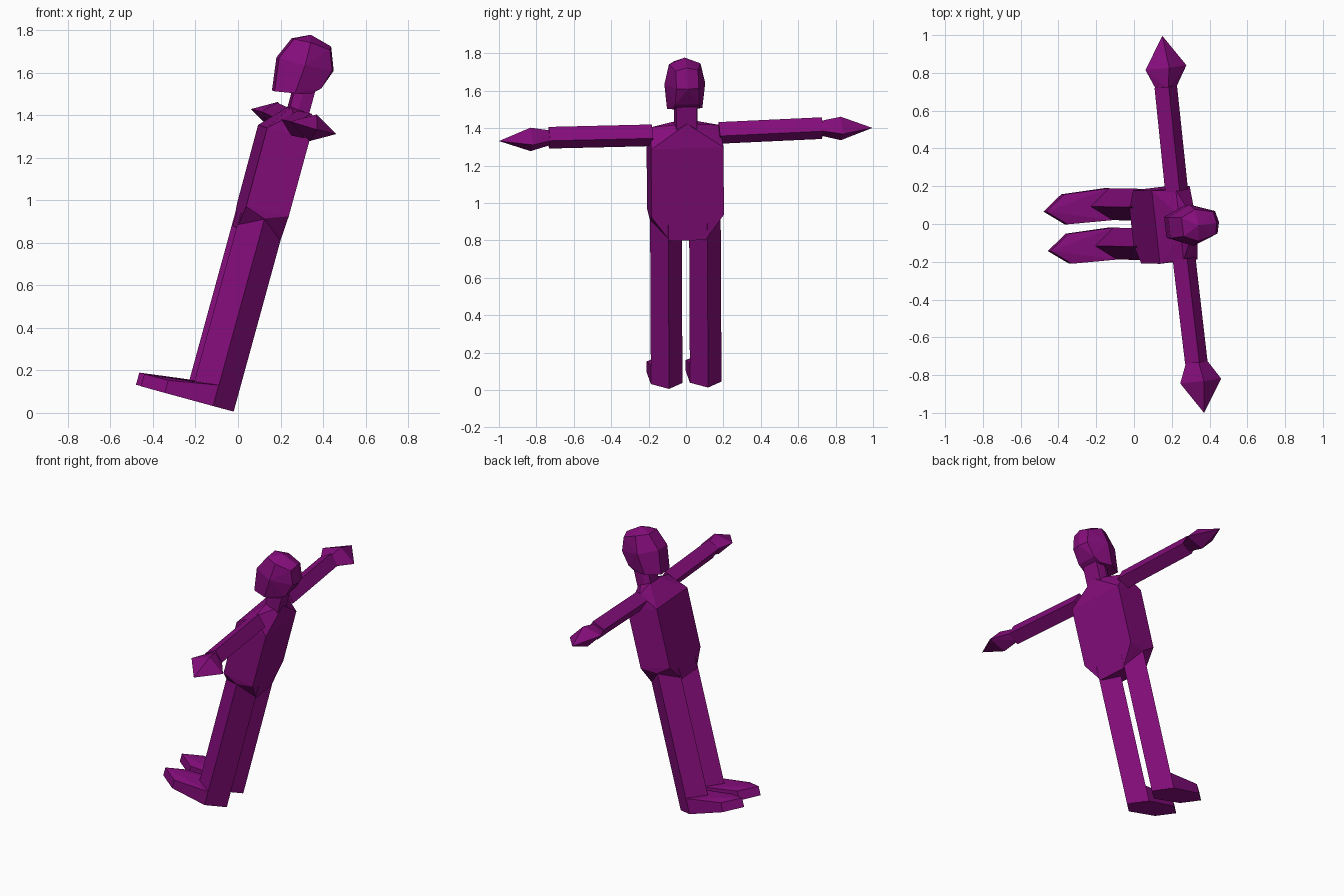
import bpy, bmesh
from mathutils import Vector, Matrix

if "Cube" in bpy.data.objects:
    bpy.data.objects.remove(bpy.data.objects["Cube"])

# Body frame: +X back, +Y side, +Z up along the leaning spine
side = Vector((-0.11, 0.993, 0.035)).normalized()
up = Vector((0.264, -0.005, 0.964))
up = (up - side * up.dot(side)).normalized()
back = side.cross(up)
FRAME = Matrix((back, side, up)).transposed().to_4x4()
FRAME.translation = (-0.114, 0.005, 0.0)

purple = bpy.data.materials.new("purple")
purple.diffuse_color = (0.235, 0.004, 0.2, 1)
purple.use_nodes = True
purple.node_tree.nodes["Principled BSDF"].inputs["Base Color"].default_value = purple.diffuse_color


def add_part(name, bm):
    bmesh.ops.recalc_face_normals(bm, faces=bm.faces)
    mesh = bpy.data.meshes.new(name)
    bm.to_mesh(mesh)
    bm.free()
    mesh.transform(FRAME)
    mesh.materials.append(purple)
    bpy.context.collection.objects.link(bpy.data.objects.new(name, mesh))


def hull(name, points):
    """Convex faceted part from its corner points."""
    bm = bmesh.new()
    for p in points:
        bm.verts.new(p)
    res = bmesh.ops.convex_hull(bm, input=bm.verts)
    loose = [v for v in bm.verts if not v.link_faces]
    bmesh.ops.delete(bm, geom=loose, context='VERTS')
    bmesh.ops.dissolve_limit(bm, angle_limit=0.05, verts=bm.verts, edges=bm.edges)
    add_part(name, bm)


def both(points):
    """Points plus their mirror across the body."""
    return points + [(x, -y, z) for x, y, z in points if y]


def prism(name, bottom, top):
    """Side walls and caps between two matching outlines."""
    bm = bmesh.new()
    a = [bm.verts.new(p) for p in bottom]
    b = [bm.verts.new(p) for p in top]
    n = len(a)
    for i in range(n):
        j = (i + 1) % n
        bm.faces.new((a[i], a[j], b[j], b[i]))
    bm.faces.new(a[::-1])
    bm.faces.new(b)
    add_part(name, bm)


def diamond_xz(x, y, z, rx, rz):
    return [(x + rx, y, z), (x, y, z + rz), (x - rx, y, z), (x, y, z - rz)]


# Torso: box with tapered hips and sloping shoulders
hull("torso", both([
    (-0.135, 0.195, 1.36), (0.074, 0.195, 1.36),
    (-0.133, 0.195, 0.977), (0.074, 0.195, 0.985), (-0.036, 0.192, 0.945),
    (0.077, 0.095, 0.85), (-0.135, 0.095, 0.87),
    (-0.03, 0.185, 1.455), (-0.035, 0.05, 1.483), (0.055, 0.0, 1.49)]))

# Neck
hull("neck", both([(x, y, z) for z in (1.44, 1.60)
                   for x, y in ((-0.04, 0.05), (0.0, 0.063), (0.055, 0.055))]))

# Head: faceted, with the chin forward
hull("head", both([
    (-0.131, 0.055, 1.534), (-0.152, 0.055, 1.69), (-0.107, 0.05, 1.795),
    (-0.04, 0.095, 1.55), (-0.03, 0.11, 1.69), (-0.03, 0.085, 1.80),
    (-0.03, 0.0, 1.835), (0.07, 0.06, 1.79), (0.105, 0.06, 1.70),
    (0.078, 0.065, 1.605), (0.04, 0.07, 1.57), (0.12, 0.0, 1.70), (0.078, 0.0, 1.807)]))

for label, s in (("left", -1), ("right", 1)):
    # Legs: diamond section
    yc = 0.105 * s
    section = [(0.077, yc), (-0.033, yc + 0.085), (-0.14, yc), (-0.033, yc - 0.085)]
    prism(label + "_leg", [(x, y, 0.034) for x, y in section],
          [(x, y, 0.94) for x, y in section])
    # Feet: six-sided outline, rising at the ankle
    outline = [(0.076, 0, 0.133), (-0.034, 0.085, 0.133), (-0.27, 0.08, 0.092),
               (-0.378, 0, 0.09), (-0.27, -0.08, 0.092), (-0.034, -0.085, 0.133)]
    hull(label + "_foot", [(x, yc + y, h) for x, y, z in outline for h in (0.031, z)])
    # Arms: diamond section, straight out to the side
    prism(label + "_arm", diamond_xz(-0.015, 0.18 * s, 1.415, 0.063, 0.06),
          diamond_xz(-0.013, 0.735 * s, 1.422, 0.062, 0.06))
    # Hands: flat spearhead
    hull(label + "_hand", diamond_xz(-0.012, 0.725 * s, 1.422, 0.055, 0.04)
         + diamond_xz(0.0, 0.835 * s, 1.42, 0.113, 0.065) + [(0.0, 1.005 * s, 1.417)])
